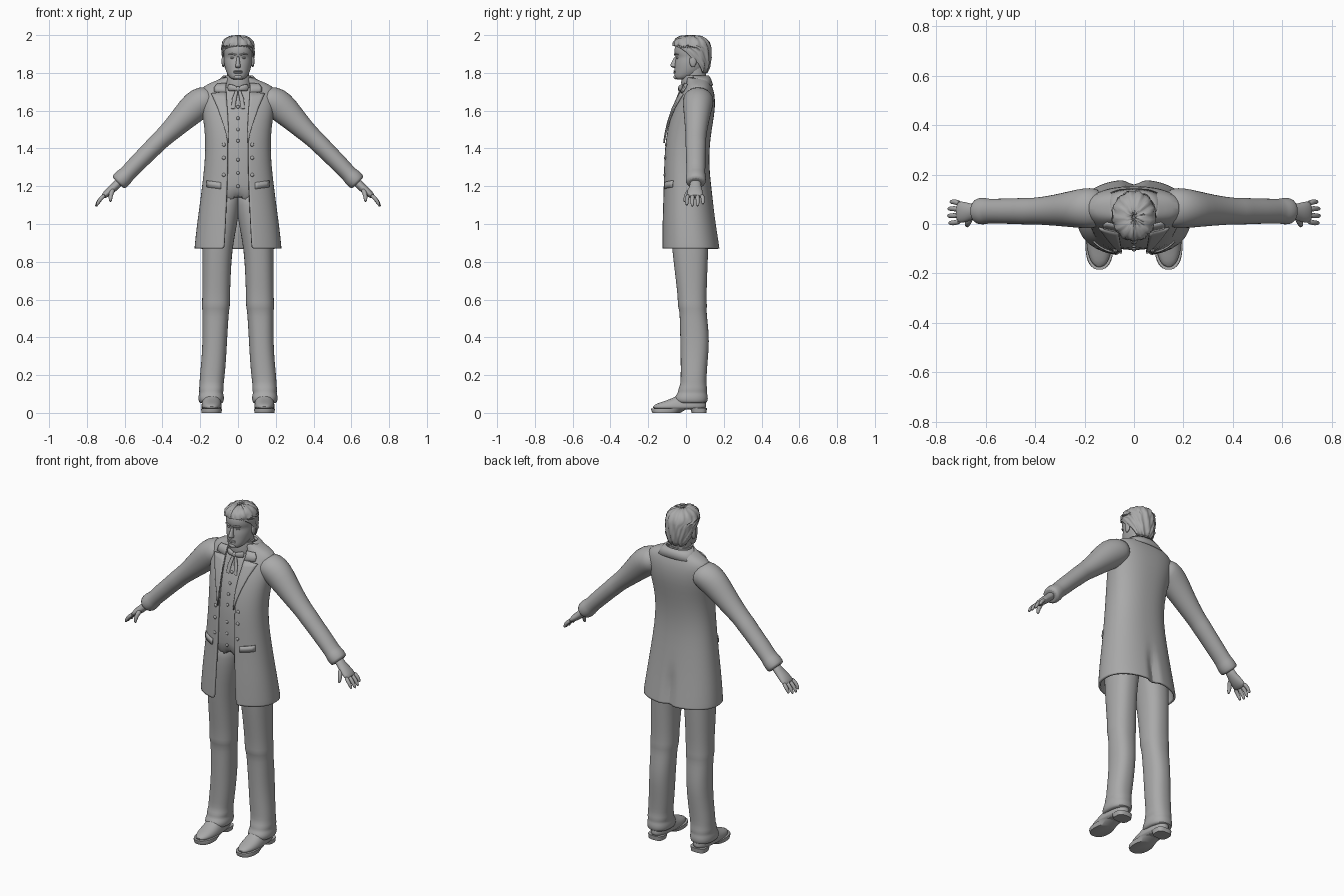
import bpy, bmesh, math
from mathutils import Vector

grey = bpy.data.materials.new("plain_grey")
grey.diffuse_color = (0.4, 0.4, 0.4, 1)


def finish(name, verts, faces, mirror=False, subsurf=0, thick=0, angle=50):
    me = bpy.data.meshes.new(name)
    me.from_pydata([tuple(v) for v in verts], [], faces)
    bm = bmesh.new()
    bm.from_mesh(me)
    bmesh.ops.recalc_face_normals(bm, faces=bm.faces)
    bm.to_mesh(me)
    bm.free()
    me.materials.append(grey)
    ob = bpy.data.objects.new(name, me)
    bpy.context.collection.objects.link(ob)
    bpy.ops.object.select_all(action='DESELECT')
    ob.select_set(True)
    bpy.context.view_layer.objects.active = ob
    bpy.ops.object.shade_smooth_by_angle(angle=math.radians(angle))
    if mirror:
        ob.modifiers.new("mirror", 'MIRROR')
    if subsurf:
        m = ob.modifiers.new("round", 'SUBSURF')
        m.levels = m.render_levels = subsurf
    if thick:
        m = ob.modifiers.new("thickness", 'SOLIDIFY')
        m.thickness, m.offset = thick, -1
    return ob


def spow(v, p):
    return math.copysign(abs(v) ** p, v)


def skin(rows, closed):
    """Quads between equal rows of points, with end caps when closed."""
    n = len(rows[0])
    verts = [p for r in rows for p in r]
    faces = [(k * n + i, k * n + (i + 1) % n, (k + 1) * n + (i + 1) % n, (k + 1) * n + i)
             for k in range(len(rows) - 1) for i in range(n if closed else n - 1)]
    if closed:
        faces += [tuple(range(n))[::-1], tuple(range(len(verts) - n, len(verts)))]
    return verts, faces


def loft(name, rings, n=2.3, N=32, open_front=False, tweak=None, **kw):
    """Stacked rings: z, centre x, half width, front y, back y, (front gap)."""
    rows = []
    for z, cx, hw, yf, yb, *gap in rings:
        a0 = math.asin(min(1, gap[0] / hw) ** (n / 2)) if open_front else 0
        if open_front and gap[0] >= hw:
            a0 = math.pi / 2
        if open_front and len(gap) > 1:
            a0 = gap[1]
        row = []
        for i in range(N + 1 if open_front else N):
            a = a0 + (2 * math.pi - 2 * a0) * i / N
            p = Vector((cx + hw * spow(math.sin(a), 2 / n),
                        (yf + yb) / 2 - (yb - yf) / 2 * spow(math.cos(a), 2 / n), z))
            row.append(tweak(p, a) if tweak else p)
        rows.append(row)
    return finish(name, *skin(rows, not open_front), **kw)


def tube(name, path, N=16, **kw):
    """Tube along points x, y, z, radius in the front plane, radius in depth."""
    pts = [Vector(p[:3]) for p in path]
    rows = []
    for k, p in enumerate(path):
        d = pts[min(k + 1, len(pts) - 1)] - pts[max(k - 1, 0)]
        side = Vector((0, 1, 0)).cross(d).normalized()
        up = d.cross(side).normalized()
        rows.append([pts[k] + side * p[3] * math.cos(t) + up * p[-1] * math.sin(t)
                     for t in (2 * math.pi * i / N for i in range(N))])
    return finish(name, *skin(rows, True), **kw)


def ball(name, c, r, mirror=False, seg=16):
    rings = [(c[2] + r[2] * math.sin(t), c[0], r[0] * math.cos(t),
              c[1] - r[1] * math.cos(t), c[1] + r[1] * math.cos(t))
             for t in (math.radians(-85 + 170 * k / 8) for k in range(9))]
    return loft(name, rings, n=2, N=seg, mirror=mirror)


# Frock coat, open at the front with a vent at the back
COAT = [(0.87, 0, .23, -.13, .18, .075), (0.885, 0, .23, -.13, .178, .073),
        (1.0, 0, .217, -.128, .16, .067), (1.07, 0, .207, -.126, .15, .064),
        (1.2, 0, .19, -.121, .133, .058), (1.33, 0, .175, -.119, .12, .055),
        (1.45, 0, .172, -.112, .128, .055), (1.55, 0, .183, -.09, .145, .058),
        (1.62, 0, .195, -.065, .155, .062), (1.69, 0, .2, -.03, .152, .066),
        (1.73, 0, .188, -.006, .138, .066), (1.755, 0, .125, .0, .128, .06),
        (1.775, 0, .08, -.004, .118, .05)]


def vent(p, a):
    if abs(a - math.pi) < .01 and p.z < 1.06:
        p.y -= .03
    return p


loft("frock_coat", COAT, N=48, open_front=True, tweak=vent, subsurf=1, thick=.012)


def coat_y(x, z, n=2.3):
    for a, b in zip(COAT, COAT[1:]):
        if a[0] <= z <= b[0]:
            t = (z - a[0]) / (b[0] - a[0])
            hw, yf, yb = (a[i] + (b[i] - a[i]) * t for i in (2, 3, 4))
            return (yf + yb) / 2 - (yb - yf) / 2 * max(0, 1 - abs(x / hw) ** n) ** (1 / n)


def coat_plate(name, rows, lift=.007, steps=5):
    """Plate hugging the coat front; rows are z-left, x-left, z-right, x-right."""
    grid = []
    for z0, x0, z1, x1 in rows:
        line = []
        for i in range(steps + 1):
            x, z = x0 + (x1 - x0) * i / steps, z0 + (z1 - z0) * i / steps
            line.append(Vector((x, coat_y(x, z) - lift, z)))
        grid.append(line)
    ob = finish(name, *skin(grid, False), mirror=True)
    m = ob.modifiers.new("thickness", 'SOLIDIFY')
    m.thickness, m.offset = .008, 0


coat_plate("lapel", [(1.43, .05, 1.43, .054), (1.48, .05, 1.49, .066), (1.54, .052, 1.55, .085),
                     (1.61, .056, 1.62, .11), (1.66, .06, 1.675, .135), (1.70, .062, 1.69, .142)])
coat_plate("coat_collar", [(1.695, .062, 1.70, .125), (1.72, .064, 1.722, .125),
                           (1.745, .062, 1.742, .11)])
coat_plate("pocket_flap", [(1.185, .09, 1.195, .165), (1.22, .09, 1.23, .163)], lift=.003)
loft("back_collar", [(1.735, 0, .125, .02, .144, .12, 1.3), (1.765, 0, .098, .015, .134, .09, 1.2),
                     (1.785, 0, .08, .005, .122, .06, 1.1)], open_front=True, thick=.01)

# Waistcoat with points, shirt front and collar
VEST = [(1.13, 0, .15, -.095, .10), (1.2, 0, .155, -.105, .11), (1.33, 0, .15, -.106, .1),
        (1.45, 0, .15, -.1, .11), (1.55, 0, .155, -.08, .12), (1.62, 0, .16, -.056, .13),
        (1.69, 0, .15, -.025, .12), (1.735, 0, .09, -.006, .11)]


def points(p, a):
    if p.z < 1.14 and math.cos(a) > 0:
        p.z += .03 * math.cos(8 * p.x / .15) - .01
    return p


loft("waistcoat", VEST, N=48, tweak=points, subsurf=1)
loft("shirt_collar", [(1.72, 0, .072, -.022, .11), (1.75, 0, .07, -.026, .112),
                      (1.785, 0, .066, -.02, .11)], n=2)
tube("bow_tie", [(.003, -.03, 1.715, .009, .009), (.025, -.032, 1.72, .016, .009),
                 (.045, -.022, 1.722, .018, .008), (.052, -.018, 1.722, .014, .005)], mirror=True)
tube("tie_tail", [(.006, -.03, 1.71, .007, .005), (.02, -.048, 1.66, .012, .005),
                  (.026, -.062, 1.61, .01, .004)], mirror=True)
ball("tie_knot", (0, -.033, 1.715), (.012, .01, .014))
for z, y in ((1.62, -.058), (1.56, -.077), (1.5, -.09), (1.44, -.1), (1.34, -.105), (1.27, -.105), (1.2, -.104)):
    ball("waistcoat_button", (0, y, z), (.009, .006, .009), seg=12)
for z in (1.26, 1.35, 1.42):
    ball("coat_button", (.075, coat_y(.075, z), z), (.01, .006, .01), mirror=True, seg=12)

# Sleeves
tube("sleeve", [(.12, .065, 1.665, .06, .075), (.18, .065, 1.655, .082, .085),
                (.225, .062, 1.625, .085, .08), (.28, .058, 1.57, .072, .07),
                (.35, .054, 1.5, .058, .06), (.41, .052, 1.445, .05, .054),
                (.435, .052, 1.42, .052, .056), (.47, .052, 1.385, .048, .053),
                (.54, .052, 1.315, .048, .052), (.59, .052, 1.262, .043, .05),
                (.6, .052, 1.252, .05, .055), (.628, .052, 1.224, .05, .055),
                (.636, .052, 1.216, .043, .048)], mirror=True, subsurf=1)
# Hands
tube("palm", [(.62, .052, 1.232, .024, .03), (.65, .05, 1.2, .022, .03),
              (.675, .048, 1.178, .023, .04), (.7, .048, 1.157, .019, .045),
              (.718, .048, 1.142, .012, .042)], mirror=True, subsurf=1)
for y, s in ((.012, .9), (.036, 1), (.06, .97), (.083, .8)):
    y2 = .05 + (y - .05) * 1.2
    tube("finger", [(.703, y, 1.155, .012, .012), (.703 + .026 * s, y2, 1.155 - .022 * s, .011, .011),
                    (.703 + .042 * s, y2, 1.155 - .045 * s, .01, .01),
                    (.703 + .05 * s, y2, 1.155 - .065 * s, .006, .006)],
         N=10, mirror=True, subsurf=1)
tube("thumb", [(.66, .025, 1.185, .014, .014), (.672, .006, 1.162, .013, .013),
               (.676, -.004, 1.135, .011, .011), (.674, -.008, 1.115, .006, .006)],
     N=10, mirror=True, subsurf=1)

# Trouser legs
loft("trouser_leg", [(.05, .142, .055, -.04, .1), (.055, .142, .064, -.055, .112),
                     (.075, .142, .069, -.063, .117), (.095, .142, .066, -.052, .114),
                     (.108, .142, .062, -.042, .11), (.125, .141, .067, -.042, .113),
                     (.15, .14, .063, -.03, .108), (.18, .138, .066, -.028, .108),
                     (.28, .128, .065, -.028, .115), (.38, .123, .065, -.03, .124),
                     (.48, .12, .068, -.033, .115), (.54, .118, .07, -.034, .108),
                     (.565, .117, .075, -.045, .112), (.6, .116, .073, -.042, .108),
                     (.72, .114, .075, -.056, .112), (.87, .11, .079, -.074, .118),
                     (1.0, .094, .09, -.085, .122), (1.1, .08, .09, -.09, .12),
                     (1.2, .07, .08, -.085, .105)], mirror=True, subsurf=1)

# Shoes: upper, sole and heel
loft("shoe_upper", [(.016, .14, .053, -.18, .107), (.035, .14, .054, -.178, .108),
                    (.05, .14, .052, -.155, .107), (.065, .14, .049, -.105, .104),
                    (.085, .14, .045, -.055, .1), (.11, .14, .042, -.03, .095)],
     mirror=True, subsurf=1)
loft("shoe_sole", [(0, .14, .052, -.178, -.03), (.018, .14, .056, -.185, .0),
                   (.024, .14, .056, -.185, .03)], mirror=True)
loft("shoe_heel", [(0, .14, .045, .03, .108), (.026, .14, .049, .022, .111)], n=3, mirror=True)

# Neck and head
loft("neck", [(1.72, 0, .058, -.01, .1), (1.77, 0, .056, -.012, .105), (1.83, 0, .06, -.01, .11)], n=2)
loft("head", [(1.764, 0, .026, -.052, .0), (1.772, 0, .042, -.06, .03), (1.79, 0, .055, -.063, .07),
              (1.815, 0, .066, -.06, .1), (1.845, 0, .073, -.06, .115), (1.868, 0, .075, -.056, .121),
              (1.885, 0, .075, -.052, .124), (1.9, 0, .077, -.062, .125), (1.925, 0, .078, -.062, .124),
              (1.95, 0, .075, -.056, .118), (1.975, 0, .06, -.038, .1), (1.988, 0, .03, -.01, .07)],
     n=2.1, subsurf=1)
loft("nose", [(1.826, 0, .011, -.07, -.04), (1.833, 0, .017, -.082, -.04), (1.842, 0, .013, -.085, -.04),
              (1.865, 0, .009, -.072, -.04), (1.89, 0, .007, -.06, -.04)], N=12, subsurf=1)
ball("eye", (.029, -.043, 1.88), (.012, .01, .006), mirror=True)
tube("eyebrow", [(.01, -.06, 1.895, .004, .004), (.03, -.058, 1.9, .005, .005),
                 (.05, -.043, 1.897, .003, .003)], N=10, mirror=True)
for z, h in ((1.809, .004), (1.801, .005)):
    ball("lip", (0, -.058, z), (.023, .009, h))
ball("chin", (0, -.054, 1.778), (.022, .012, .012))
ball("ear", (.078, .037, 1.862), (.009, .019, .032), mirror=True)


# Combed hair, open around the face, with locks and a side parting
def locks(p, a):
    r = .0035 * math.sin(13 * a + 30 * p.z) + .002 * math.sin(23 * a - 70 * p.z)
    p.x += r * math.sin(a)
    p.y -= r * math.cos(a)
    if p.z > 1.97 and p.y < .06 and .01 < p.x < .035:
        p.z -= .006
    return p


loft("hair", [(1.80, 0, .064, -.02, .112, 0, 2.2), (1.825, 0, .074, -.03, .122, 0, 2.0),
              (1.85, 0, .081, -.04, .129, 0, 1.8), (1.88, 0, .084, -.05, .132, 0, 1.45),
              (1.91, 0, .086, -.06, .133, 0, 1.2), (1.932, 0, .087, -.066, .132, 0, .85),
              (1.945, 0, .086, -.068, .13, 0, .02), (1.965, 0, .08, -.066, .122, 0, .01),
              (1.984, 0, .064, -.052, .104, 0, .01), (1.996, 0, .04, -.03, .08, 0, .01),
              (2.0, 0, .008, .01, .04, 0, .01)],
     n=2.1, N=64, open_front=True, tweak=locks, thick=.012)
